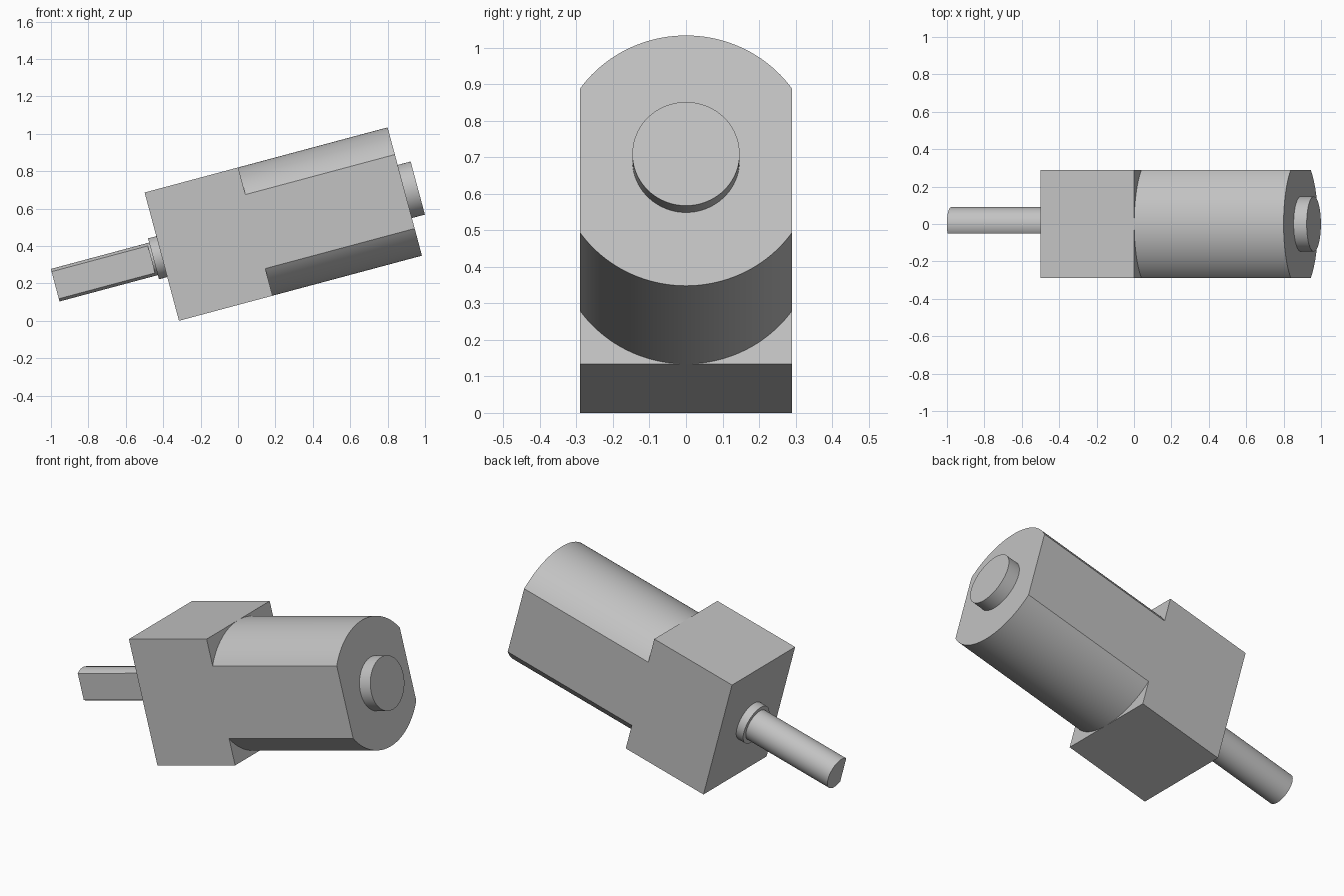
import bpy, bmesh, math

TILT = math.radians(15)
ORIGIN = (-0.4075, 0, 0.343)   # centre of the gearbox shaft-side face

if "Cube" in bpy.data.objects:
    bpy.data.objects.remove(bpy.data.objects["Cube"])

grey = bpy.data.materials.new("light_grey")
grey.use_nodes = True
colour = (0.54, 0.54, 0.54, 1)
grey.diffuse_color = colour
grey.node_tree.nodes["Principled BSDF"].inputs["Base Color"].default_value = colour


def disc(radius, low=None, high=None, steps=40):
    """Circle outline with optional flats at y = low and y = high."""
    start = math.acos(high / radius) if high is not None else 0
    end = math.acos(low / radius) if low is not None else math.pi
    angles = [start + (end - start) * i / steps for i in range(steps + 1)]
    lower = [-a for a in reversed(angles)]
    if low is None:
        lower = lower[1:]
    if high is None:
        lower = lower[:-1]
    return [(radius * math.cos(a), radius * math.sin(a)) for a in angles + lower]


def prism(name, outline, start, end):
    """Extrude a (y, z) outline along the tilted motor axis."""
    bm = bmesh.new()
    face = bm.faces.new([bm.verts.new((start, y, z)) for y, z in outline])
    grown = bmesh.ops.extrude_face_region(bm, geom=[face])
    moved = [g for g in grown["geom"] if isinstance(g, bmesh.types.BMVert)]
    bmesh.ops.translate(bm, verts=moved, vec=(end - start, 0, 0))
    bmesh.ops.recalc_face_normals(bm, faces=bm.faces)
    mesh = bpy.data.meshes.new(name)
    bm.to_mesh(mesh)
    bm.free()
    mesh.materials.append(grey)
    obj = bpy.data.objects.new(name, mesh)
    obj.location = ORIGIN
    obj.rotation_euler = (0, -TILT, 0)
    bpy.context.collection.objects.link(obj)
    return obj


HALF_W, HALF_H, BOX, BODY = 0.29, 0.355, 0.518, 1.345

parts = [
    # Square gearbox and the flat-sided round motor can behind it
    prism("gearbox", [(-HALF_W, -HALF_H), (HALF_W, -HALF_H),
                      (HALF_W, HALF_H), (-HALF_W, HALF_H)], 0, BOX),
    prism("motor_can", disc(HALF_H, -HALF_W, HALF_W), BOX, BODY),
    prism("rear_boss", disc(0.147), BODY, 1.417),
    # Output side: collar, short round neck, D-shaped shaft
    prism("shaft_collar", disc(0.113), -0.046, 0),
    prism("shaft_neck", disc(0.09), -0.058, -0.046),
    prism("output_shaft", disc(0.09, low=-0.05), -0.59, -0.058),
]

# Smooth the round walls and keep the edges crisp
bpy.ops.object.select_all(action="DESELECT")
for part in parts:
    part.select_set(True)
bpy.context.view_layer.objects.active = parts[0]
bpy.ops.object.shade_smooth_by_angle(angle=math.radians(30))
